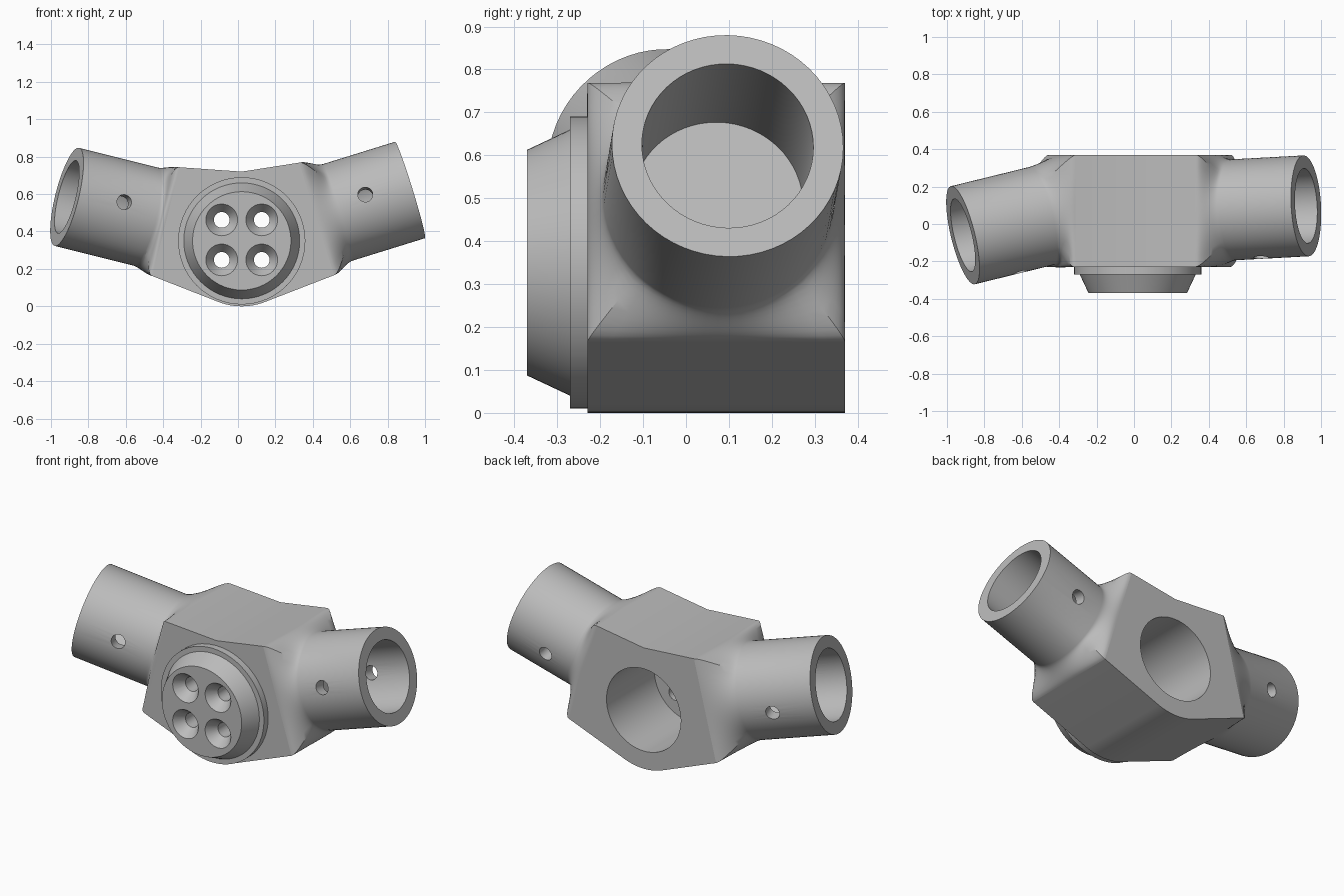
import bpy, bmesh, math
from mathutils import Vector

cube = bpy.data.objects.get("Cube")
if cube:
    bpy.data.objects.remove(cube, do_unlink=True)

grey = bpy.data.materials.new("plain_grey")
grey.use_nodes = True
colour = (0.5, 0.5, 0.5, 1)
grey.diffuse_color = colour
grey.node_tree.nodes["Principled BSDF"].inputs["Base Color"].default_value = colour

SEG = 64
MID_X, MID_Z = 0.02, 0.35
FRONT, BACK = -0.23, 0.37
MID_Y = (FRONT + BACK) / 2
HALF_Y = (BACK - FRONT) / 2
TUBE_R, BORE_R = 0.27, 0.20


def make_object(name, bm):
    bmesh.ops.recalc_face_normals(bm, faces=bm.faces[:])
    mesh = bpy.data.meshes.new(name)
    bm.to_mesh(mesh)
    bm.free()
    mesh.materials.append(grey)
    obj = bpy.data.objects.new(name, mesh)
    bpy.context.collection.objects.link(obj)
    return obj


def loft(name, rings):
    """Closed skin through rings of equal point count, capped at both ends."""
    bm = bmesh.new()
    loops = [[bm.verts.new(p) for p in ring] for ring in rings]
    n = len(loops[0])
    for a, b in zip(loops, loops[1:]):
        for i in range(n):
            j = (i + 1) % n
            bm.faces.new((a[i], a[j], b[j], b[i]))
    bm.faces.new(loops[0])
    bm.faces.new(loops[-1])
    return make_object(name, bm)


def circle(centre, u, v, radius, n=SEG):
    angles = [2 * math.pi * i / n for i in range(n)]
    return [centre + radius * (math.cos(t) * u + math.sin(t) * v) for t in angles]


def turned(name, x, z, profile, n=SEG):
    """Round part along y from (y, radius) pairs."""
    ux, uz = Vector((1, 0, 0)), Vector((0, 0, 1))
    return loft(name, [circle(Vector((x, y, z)), ux, uz, r, n) for y, r in profile])


def select_only(obj):
    bpy.ops.object.select_all(action='DESELECT')
    obj.select_set(True)
    bpy.context.view_layer.objects.active = obj


def cut(obj, cutters):
    select_only(obj)
    for c in cutters:
        c.hide_render = True
        mod = obj.modifiers.new("cut", 'BOOLEAN')
        mod.operation = 'DIFFERENCE'
        mod.solver = 'EXACT'
        mod.object = c
        bpy.ops.object.modifier_apply(modifier=mod.name)


def smooth(obj):
    select_only(obj)
    bpy.ops.object.shade_smooth_by_angle(angle=math.radians(30))


def remove(objs):
    for o in objs:
        bpy.data.objects.remove(o, do_unlink=True)


def make_arm(name, end, axis, half_up):
    """Tube with a flared square root; returns the two root corners (x, z)."""
    end, axis = Vector(end), Vector(axis).normalized()
    side = Vector((0, -1, 0))
    side = (side - axis * side.dot(axis)).normalized()
    up = axis.cross(side)
    if up.z < 0:
        up = -up
    # square root section, standing parallel to y
    reach = (end.y - MID_Y) / axis.y
    root = end - axis * reach
    flat_up = Vector((-axis.z, 0, axis.x)).normalized()
    if flat_up.z < 0:
        flat_up = -flat_up
    rings = []
    steps, flare = 12, 0.12
    for k in range(steps + 1):
        t = k / steps
        blend = t * t * (3 - 2 * t)
        centre = root + axis * flare * t
        ring = []
        for i in range(SEG):
            ang = 2 * math.pi * i / SEG
            c, s = math.cos(ang), math.sin(ang)
            m = max(abs(c), abs(s))
            square = Vector((0, -HALF_Y * c / m, 0)) + flat_up * half_up * s / m
            ring.append(centre + square.lerp((side * c + up * s) * TUBE_R, blend))
        rings.append(ring)
    # outer wall end, then the blind bore
    rings.append(circle(end, side, up, TUBE_R))
    rings.append(circle(end, side, up, BORE_R))
    rings.append(circle(end - axis * 0.46, side, up, BORE_R))
    arm = loft(name, rings)
    # cross pin hole
    pin_dir = (side + up * 0.18).normalized()
    pin_u = axis
    pin_v = pin_dir.cross(axis)
    mid = end - axis * 0.25
    pin = loft("pin_cutter", [circle(mid + pin_dir * d, pin_u, pin_v, 0.04, 32)
                              for d in (-0.4, 0.4)])
    cut(arm, [pin])
    remove([pin])
    smooth(arm)
    corners = [root + flat_up * half_up, root - flat_up * half_up]
    return [(p.x, p.z) for p in corners]


# Two angled tube arms
left_top, left_low = make_arm("left_arm", (0.92, 0.097, 0.622), (1, 0.054, 0.31), 0.315)
right_top, right_low = make_arm("right_arm", (-0.915, -0.06, 0.585), (-1, -0.245, 0.25), 0.30)

# Hub body: six sided outline with a rounded bottom
outline = [right_low, right_top, (MID_X, 0.72), left_top, left_low]
for i in range(13):
    a = math.radians(20 - 40 * i / 12)
    outline.append((MID_X + 0.345 * math.sin(a), 0.345 - 0.345 * math.cos(a)))
hub = loft("hub_body", [[Vector((x, y, z)) for x, z in outline] for y in (FRONT, BACK)])

# Front boss with flange
boss = turned("front_boss", MID_X, MID_Z, [(FRONT, 0.34), (-0.27, 0.34), (-0.27, 0.31), (-0.37, 0.263)])

# Rear socket and four countersunk holes
socket = turned("socket_cutter", MID_X, MID_Z, [(-0.08, 0.245), (0.5, 0.245)])
holes = [turned("hole_cutter", MID_X + sx * 0.107, MID_Z + 0.005 + sz * 0.107,
                [(-0.38, 0.092), (-0.31, 0.042), (0.1, 0.042)], 32)
         for sx in (-1, 1) for sz in (-1, 1)]
cut(hub, [socket] + holes)
cut(boss, holes)
remove([socket] + holes)
smooth(hub)
smooth(boss)
